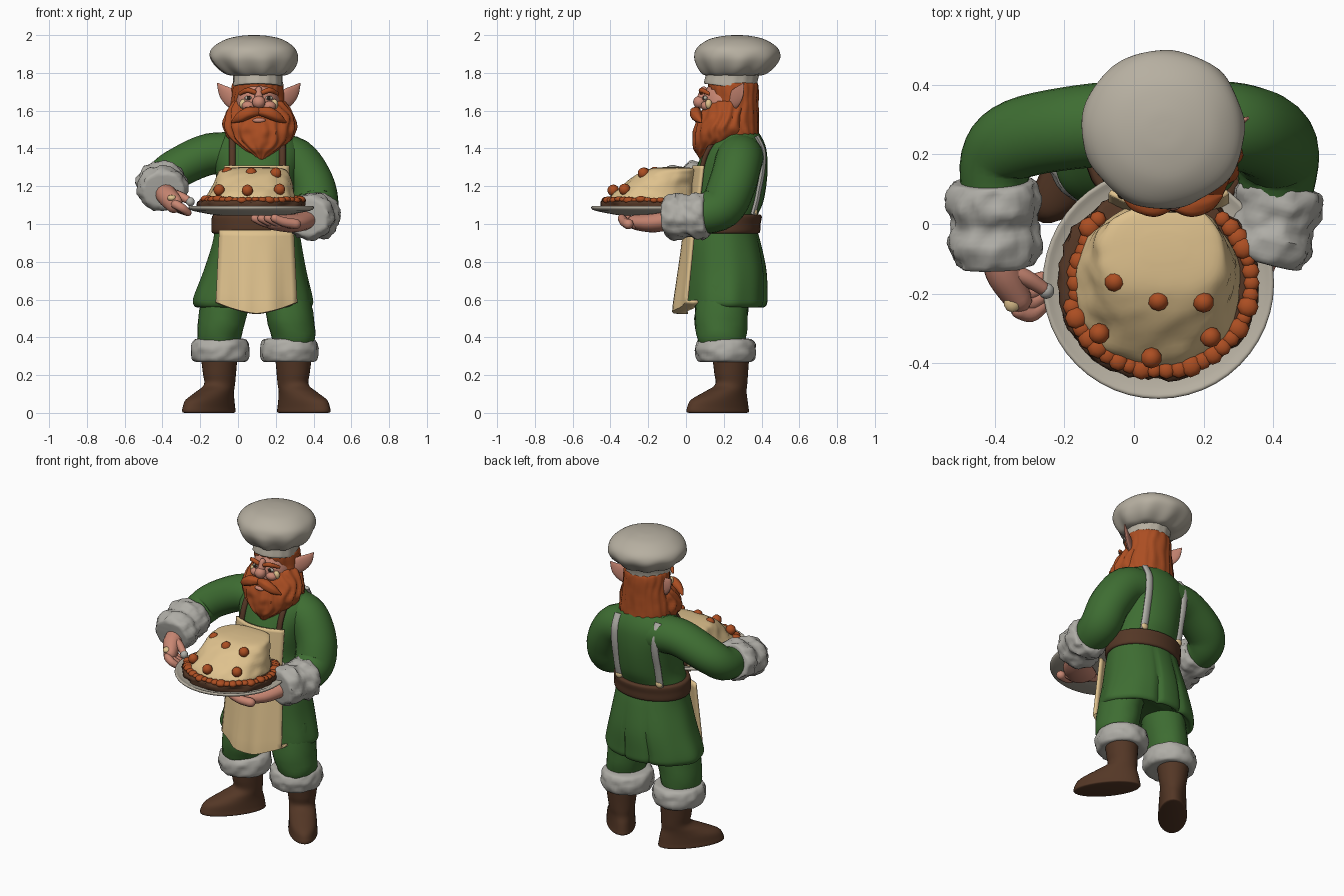
import bpy, bmesh, math, random
from mathutils import Vector, Matrix, noise

random.seed(4)
COL = {"green": (0.048, 0.153, 0.032), "hat_white": (0.47, 0.43, 0.355), "fur": (0.43, 0.42, 0.385),
       "cream": (0.74, 0.54, 0.27), "orange": (0.41, 0.076, 0.016), "brown": (0.088, 0.038, 0.019),
       "skin": (0.58, 0.24, 0.17), "dark": (0.03, 0.018, 0.012)}
MAT = {}
for key, c in COL.items():
    MAT[key] = bpy.data.materials.new(key)
    MAT[key].diffuse_color = (*c, 1)


def finish(name, bm, mat, angle=50):
    bmesh.ops.recalc_face_normals(bm, faces=bm.faces)
    me = bpy.data.meshes.new(name)
    bm.to_mesh(me)
    bm.free()
    me.materials.append(MAT[mat])
    me.polygons.foreach_set("use_smooth", [True] * len(me.polygons))
    me.set_sharp_from_angle(angle=math.radians(angle))
    ob = bpy.data.objects.new(name, me)
    bpy.context.collection.objects.link(ob)
    return ob


def smooth(rows, k):
    """Catmull-Rom through rows of numbers, k steps per span."""
    out, n = [], len(rows)
    for i in range(n - 1):
        a, b, c, d = rows[max(i - 1, 0)], rows[i], rows[i + 1], rows[min(i + 2, n - 1)]
        for j in range(k):
            t = j / k
            out.append([0.5 * (2 * q + (r - p) * t + (2 * p - 5 * q + 4 * r - s) * t * t
                               + (3 * q - p - 3 * r + s) * t ** 3) for p, q, r, s in zip(a, b, c, d)])
    return out + [list(rows[-1])]


def sweep(name, rows, mat, ref=(0, 0, 1), flat=False, n=24, k=5, mod=None, rounded=False):
    """Skin rows (x, y, z, ru, rv); flat keeps sections level, ref is the rv direction otherwise."""
    rows = smooth(rows, k)
    secs = []
    for i, r in enumerate(rows):
        a, b = rows[max(i - 1, 0)], rows[min(i + 1, len(rows) - 1)]
        t = (Vector(b[:3]) - Vector(a[:3])).normalized()
        u = Vector(ref).cross(t).normalized()
        v = t.cross(u)
        if flat:
            t, u, v = Vector((0, 0, 1)), Vector((1, 0, 0)), Vector((0, 1, 0))
        secs.append((Vector(r[:3]), max(r[3], .002), max(r[4], .002), t, u, v))
    if rounded:
        def cap(s, sign):
            p, ru, rv, t, u, v = s
            return [(p + t * sign * min(ru, rv) * math.sin(f), ru * math.cos(f), rv * math.cos(f), t, u, v)
                    for f in (.5, 1.0, 1.45)]
        secs = cap(secs[0], -1)[::-1] + secs + cap(secs[-1], 1)
    bm = bmesh.new()
    loops = []
    for i, (p, ru, rv, t, u, v) in enumerate(secs):
        loop = []
        for j in range(n):
            a = math.tau * j / n
            d = u * math.cos(a) * ru + v * math.sin(a) * rv
            loop.append(bm.verts.new(p + d * (mod(i / (len(secs) - 1), a, p + d) if mod else 1)))
        loops.append(loop)
    for l0, l1 in zip(loops, loops[1:]):
        for j in range(n):
            bm.faces.new((l0[j], l0[(j + 1) % n], l1[(j + 1) % n], l1[j]))
    bm.faces.new(loops[0][::-1])
    bm.faces.new(loops[-1])
    return finish(name, bm, mat)


def ball(name, loc, scale, mat, seg=16):
    bm = bmesh.new()
    m = Matrix.Translation(loc) @ Matrix.Diagonal((*scale, 1))
    bmesh.ops.create_uvsphere(bm, u_segments=seg, v_segments=seg // 2 + 2, radius=1, matrix=m)
    return finish(name, bm, mat)


def sheet(name, fn, mat, nu=16, nv=14, thick=.015):
    """Cloth panel from fn(u, v), thickened."""
    bm = bmesh.new()
    g = [[bm.verts.new(fn(i / nu, j / nv)) for i in range(nu + 1)] for j in range(nv + 1)]
    for j in range(nv):
        for i in range(nu):
            bm.faces.new((g[j][i], g[j][i + 1], g[j + 1][i + 1], g[j + 1][i]))
    s = finish(name, bm, mat).modifiers.new("thickness", "SOLIDIFY")
    s.thickness, s.offset = thick, 0


def lumpy(amount, freq):
    return lambda t, a, p: 1 + amount * noise.noise(p * freq) + amount * .5 * noise.noise(p * freq * 2.1)


def strands(amount, count):
    return lambda t, a, p: 1 + amount * math.sin(count * a + 5 * noise.noise(p * 9)) + amount * noise.noise(p * 22)


fur = lumpy(.13, 22)

# Coat: upper body and flared skirt with back pleats
TORSO = [(.10, .20, .93, .225, .17), (.10, .20, 1.02, .22, .17), (.10, .22, 1.12, .20, .19),
         (.10, .235, 1.25, .215, .195), (.10, .255, 1.36, .24, .175), (.10, .265, 1.43, .22, .15),
         (.10, .27, 1.49, .15, .11), (.10, .27, 1.53, .07, .07)]
sweep("coat_top", TORSO, "green", flat=True, n=32)


def pleat(t, a, p):
    notch = sum(math.exp(-((a - c) / .05) ** 2) for c in (1.3, 1.9))
    return 1 - min(1, 2 * t) * (.075 * notch - .012 * math.sin(9 * a))


sweep("coat_skirt", [(.10, .20, 1.0, .22, .165), (.10, .20, .9, .235, .195), (.09, .21, .75, .272, .215),
                     (.08, .21, .62, .312, .218), (.08, .21, .575, .315, .215), (.08, .21, .56, .29, .195),
                     (.08, .21, .60, .24, .16)], "green", flat=True, n=96, mod=pleat)
sweep("belt", [(.10, .20, .95, .215, .16), (.10, .20, .955, .238, .19), (.10, .20, 1.0, .24, .195),
               (.10, .205, 1.045, .235, .195), (.10, .205, 1.05, .2, .16)], "brown", flat=True, n=32)


def body_y(x, z, side):
    r = min(smooth(TORSO, 8), key=lambda q: abs(q[2] - z))
    return r[1] + side * r[4] * math.sqrt(max(0, 1 - ((x - r[0]) / r[3]) ** 2))


# Apron skirt with a hem turned inward, bib and straps
def apron(u, v):
    w = 2 * u - 1
    drop = min(v / .86, 1)
    z = .968 - drop * (.438 - .06 * abs(w) ** 1.5)
    y = -.008 - .06 * drop + (.05 + .03 * drop) * w * w + .008 * drop * math.cos(9 * w) + max(0, v - .86) * .5
    return (.098 + w * (.195 + .018 * drop), y, z)


sheet("apron_skirt", apron, "cream")
sheet("apron_bib", lambda u, v: (.10 + (2 * u - 1) * .17, .012 + .05 * (2 * u - 1) ** 2 + .03 * v, 1.045 + .265 * v),
      "cream")
for name, x, side, mat, z0, w in (("front_strap", -.03, -1, "brown", 1.28, .018),
                                  ("front_strap", .235, -1, "brown", 1.28, .018),
                                  ("back_strap", -.05, 1, "fur", 1.05, .025),
                                  ("back_strap", .225, 1, "fur", 1.05, .025)):
    zs = [z0 + (1.465 - z0) * i / 6 for i in range(7)]
    sweep(name, [(x, body_y(x, z, side) + side * .006, z, w, .014) for z in zs], mat, ref=(0, 1, 0), n=10, k=3)
    if side > 0:
        ball("strap_button", (x, body_y(x, 1.07, 1) + .014, 1.065), (.024, .013, .022), "cream", 10)

# Legs, fur trims and boots, splayed outward
for s in (-1, 1):
    cx = .0875 + s * .1825
    px = .097 + s * .192
    sweep("trouser_leg", [(px - s * .05, .2, .70, .13, .14), (px - s * .012, .185, .5, .125, .14),
                          (px + s * .006, .19, .38, .112, .125), (cx, .2, .33, .09, .1)],
          "green", flat=True, mod=lumpy(.05, 12))
    sweep("boot_fur_trim", [(cx, .21, .27, .09, .09), (cx, .21, .275, .14, .145), (cx, .21, .33, .156, .16),
                            (cx, .21, .385, .14, .145), (cx, .205, .395, .09, .09)],
          "fur", flat=True, n=48, mod=lumpy(.06, 22))
    boot = sweep("boot", [(0, -.095, 0, .077, .185), (0, -.095, .006, .086, .2), (0, -.095, .03, .084, .197),
                          (0, -.085, .07, .082, .18), (0, -.045, .11, .079, .13), (0, -.005, .15, .077, .09),
                          (0, -.005, .21, .085, .092), (0, -.008, .30, .096, .1)], "brown", flat=True, n=28)
    boot.matrix_world = Matrix.Translation((px, .243, 0)) @ Matrix.Rotation(s * .67, 4, "Z")

# Sleeves and fur cuffs
sweep("right_sleeve", [(.03, .29, 1.365, .125, .115), (-.15, .28, 1.37, .12, .11), (-.33, .245, 1.29, .115, .105),
                       (-.395, .18, 1.23, .105, .1), (-.40, .05, 1.205, .09, .09)], "green", rounded=True)
sweep("left_sleeve", [(.17, .29, 1.365, .125, .115), (.30, .28, 1.335, .125, .122), (.39, .245, 1.21, .125, .12),
                      (.412, .185, 1.09, .12, .12), (.405, .05, 1.04, .1, .1)], "green", ref=(1, 0, 0), rounded=True)
for name, a, b, s in (("right_cuff", (-.405, .12, 1.225), (-.395, -.12, 1.175), .93),
                      ("left_cuff", (.428, .115, 1.045), (.37, -.11, 1.035), .98)):
    a, b = Vector(a), Vector(b)
    prof = ((0, .08), (.02, .115), (.25, .128), (.48, .115), (.72, .126), (.97, .108), (1, .07))
    sweep(name, [(*a.lerp(b, t), r * (1.05 if s < .95 else 1), r * s) for t, r in prof], "fur", n=52, k=4, mod=fur)

# Right hand gripping the plate rim
sweep("right_palm", [(-.39, -.06, 1.17, .055, .055), (-.372, -.14, 1.145, .055, .055), (-.335, -.215, 1.105, .04, .05)],
      "skin", ref=(.3, 0, 1), n=16, rounded=True)
for i in range(4):
    y = -.165 - .028 * i
    sweep("right_finger", [(-.355 + .008 * i, y, 1.125 - .007 * i, .023, .024),
                           (-.32 + .008 * i, y - .01, 1.085, .023, .023), (-.265, y + .01, 1.06, .019, .019)],
          "skin", n=10, k=4, rounded=True)
sweep("right_thumb", [(-.37, -.13, 1.165, .027, .027), (-.31, -.155, 1.15, .024, .024), (-.262, -.185, 1.125, .02, .02)],
      "skin", n=10, rounded=True)
ball("thumb_tip", (-.252, -.192, 1.118), (.024, .024, .024), "fur", 10)
ball("flour_spot", (-.35, -.225, 1.137), (.026, .03, .018), "cream", 10)

# Left hand under the plate
sweep("left_palm", [(.37, -.06, 1.025, .06, .05), (.29, -.17, 1.005, .085, .05), (.20, -.24, 1.01, .09, .045)],
      "skin", n=16, rounded=True)
for i in range(4):
    x, y = .14 + .035 * i, -.19 - .035 * i
    sweep("left_finger", [(x + .06, y - .01, 1.0, .028, .028), (x, y - .03, 1.01, .026, .026),
                          (x - .05, y - .045, 1.03, .022, .022)], "skin", n=10, k=4, rounded=True)

# Plate, crust, filling and berries
PX, PY = .07, -.17
sweep("plate", [(PX, PY, z, r, r) for z, r in ((1.045, .17), (1.05, .21), (1.07, .31), (1.085, .332),
                                               (1.095, .325), (1.085, .30), (1.075, .24))], "hat_white",
      flat=True, n=48, k=3)
sweep("pie_crust", [(PX, PY, 1.07, .26, .255), (PX, PY, 1.08, .284, .275), (PX, PY, 1.12, .284, .274),
                    (PX, PY, 1.13, .24, .23)], "brown", flat=True, n=64, mod=lumpy(.06, 25))
for i in range(46):
    a = math.tau * i / 46
    r = .24 if 2.5 < a < 3.3 else .262
    x, y = PX + .005 + r * math.cos(a), PY + r * .96 * math.sin(a)
    if y < .03:
        s = random.uniform(.021, .034)
        ball("crust_berry", (x, y, 1.13 + random.uniform(-.006, .004)), (s, s, s * .6), "orange", 8)
sweep("pie_filling", [(PX, PY, 1.09, .235, .23), (PX, PY, 1.14, .235, .23), (PX + .005, -.145, 1.2, .21, .195),
                      (PX + .01, -.105, 1.26, .19, .158), (PX + .015, -.075, 1.292, .16, .12),
                      (PX + .015, -.065, 1.302, .06, .04)], "cream", flat=True, n=64,
      mod=lambda t, a, p: lumpy(.06, 12)(t, a, p) + .09 * t * math.sin(2 * a) ** 2)
for x, y, z in ((-.055, -.165, 1.272), (.07, -.22, 1.268), (.2, -.225, 1.268), (.22, -.325, 1.183),
                (.05, -.385, 1.178), (-.10, -.315, 1.18)):
    ball("berry", (x, y, z), (.031, .031, .031), "orange", 10)

# Head: face, hair, beard
ball("face", (.105, .215, 1.63), (.118, .13, .15), "skin", 32)
sweep("hair", [(.11, .27, 1.44, .10, .09), (.11, .262, 1.465, .16, .122), (.108, .26, 1.54, .16, .123),
               (.105, .26, 1.64, .142, .123), (.105, .25, 1.735, .134, .132), (.105, .245, 1.75, .12, .12)],
      "orange", flat=True, n=72, mod=strands(.022, 17))
sweep("beard", [(.11, .23, 1.65, .135, .10), (.112, .215, 1.59, .172, .135), (.115, .195, 1.51, .192, .15),
                (.118, .175, 1.45, .163, .135), (.122, .135, 1.4, .10, .095), (.124, .11, 1.365, .05, .05),
                (.125, .09, 1.335, .012, .012)], "orange", flat=True, n=90, k=6, mod=strands(.038, 15))
ball("nose", (.11, .072, 1.645), (.035, .034, .034), "skin")
sweep("nose_bridge", [(.11, .095, 1.71, .018, .02), (.11, .08, 1.66, .024, .024)], "skin", ref=(0, 1, 0),
      n=12, rounded=True)
ball("lower_lip", (.112, .066, 1.548), (.035, .02, .014), "skin")
for s in (-1, 1):
    def m(x, y, z, *r):
        return (.11 + s * x, y, z, *r)
    sweep("moustache", [m(0, .06, 1.595, .018, .02), m(.05, .05, 1.59, .03, .03), m(.10, .06, 1.565, .026, .026),
                        m(.14, .08, 1.54, .006, .006)], "orange", n=18, rounded=True, mod=strands(.05, 6))
    sweep("eyebrow", [m(.022, .082, 1.697, .012, .013), m(.06, .084, 1.708, .014, .014), m(.10, .12, 1.69, .008, .01)],
          "orange", n=12, rounded=True)
    ball("cheek", m(.055, .108, 1.625), (.036, .03, .026), "skin")
    ball("cheek_highlight", m(.083, .12, 1.635), (.02, .018, .026), "cream", 12)
    ball("eye", m(.055, .102, 1.667), (.02, .012, .012), "hat_white", 12)
    ball("pupil", m(.053, .092, 1.668), (.011, .006, .010), "dark", 10)
    sweep("ear", [m(.10, .235, 1.635, .042, .022), m(.145, .26, 1.665, .05, .017), m(.185, .285, 1.70, .037, .012),
                  m(.218, .305, 1.745, .004, .004)], "skin", ref=(s * .6, -.8, 0), n=16)

# Chef hat: pleated band tipped back and puffed crown
band = sweep("hat_band", [(0, 0, -.055, .125, .132), (0, 0, -.05, .132, .14), (0, .002, 0, .13, .138),
                          (-.005, .005, .06, .14, .145)], "hat_white", flat=True, n=60,
             mod=lambda t, a, p: 1 + .012 * math.sin(15 * a))
band.matrix_world = Matrix.Translation((.105, .242, 1.78)) @ Matrix.Rotation(-.13, 4, "X")
sweep("hat_crown", [(.10, .248, 1.785, .125, .13), (.097, .255, 1.795, .165, .165), (.09, .265, 1.835, .21, .205),
                    (.085, .272, 1.885, .234, .228), (.085, .272, 1.935, .216, .212), (.085, .27, 1.977, .15, .15),
                    (.085, .27, 1.996, .07, .07), (.085, .27, 2.0, .01, .01)], "hat_white", flat=True, n=90,
      mod=lambda t, a, p: 1 + .07 * max(0, 1 - 2 * t) * math.sin(9 * a + 1) + .03 * noise.noise(p * 7))
